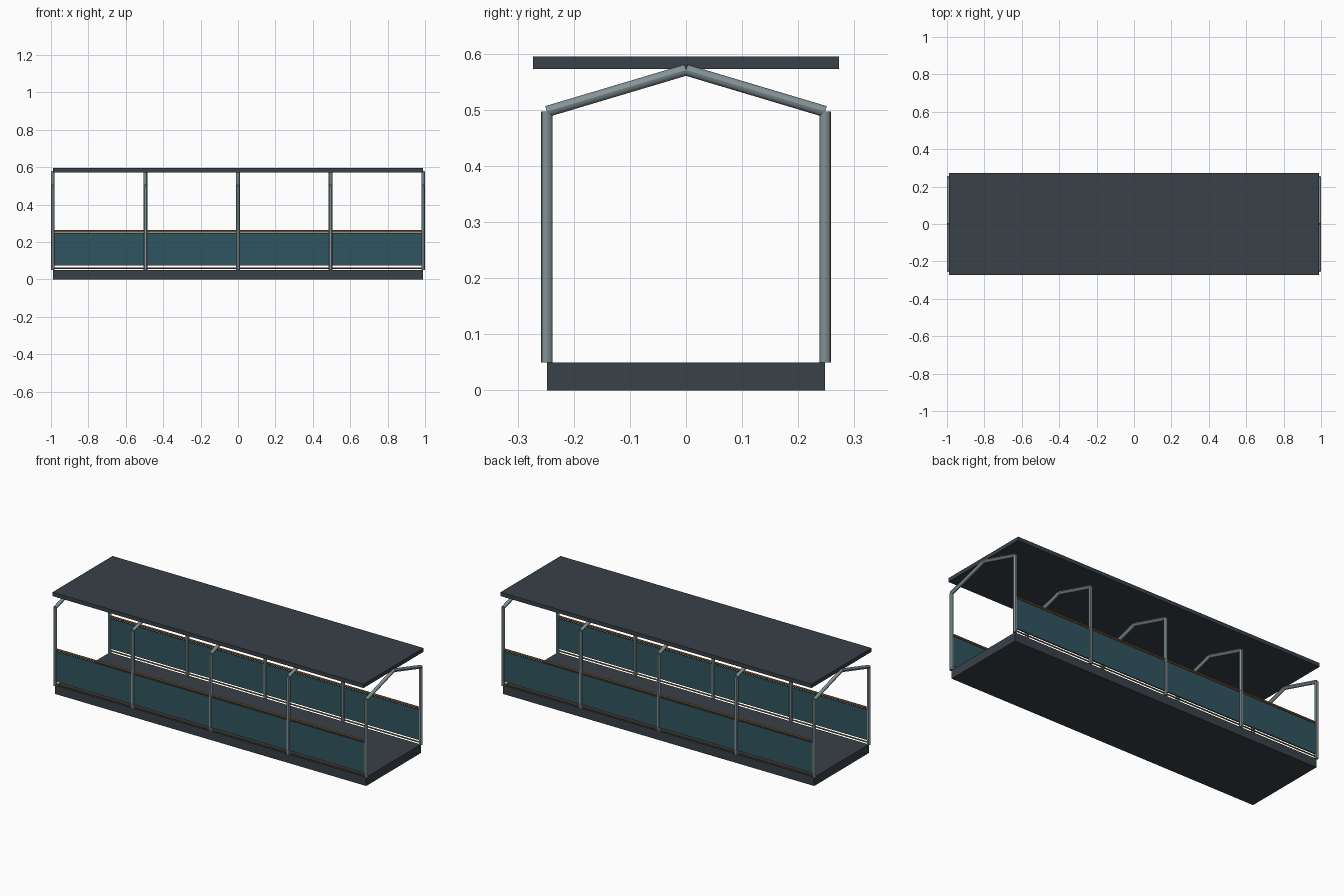
import bpy
from mathutils import Vector

if "Cube" in bpy.data.objects:
    bpy.data.objects.remove(bpy.data.objects["Cube"])


def mat(name, rgb):
    m = bpy.data.materials.new(name)
    m.diffuse_color = (*rgb, 1)
    m.use_nodes = True
    m.node_tree.nodes["Principled BSDF"].inputs["Base Color"].default_value = m.diffuse_color
    return m


DARK = mat("dark_slate", (0.04, 0.052, 0.065))
STEEL = mat("steel", (0.23, 0.29, 0.31))
TEAL = mat("teal", (0.03, 0.09, 0.115))
WOOD = mat("wood", (0.27, 0.13, 0.045))


def box(name, center, size, m):
    bpy.ops.mesh.primitive_cube_add(size=1, location=center)
    o = bpy.context.object
    o.name = name
    o.scale = size
    bpy.ops.object.transform_apply(location=False, rotation=False)
    o.data.materials.append(m)


def tube(name, a, b, r, m, sides=12):
    a, b = Vector(a), Vector(b)
    d = b - a
    bpy.ops.mesh.primitive_cylinder_add(vertices=sides, radius=r, depth=d.length, location=(a + b) / 2)
    o = bpy.context.object
    o.name = name
    o.rotation_euler = d.to_track_quat('Z', 'Y').to_euler()
    o.data.materials.append(m)
    bpy.ops.object.shade_smooth_by_angle()


L, W = 0.99, 0.248

# Deck and flat roof
box("deck", (0, 0, 0.025), (2 * L, 2 * W, 0.05), DARK)
box("roof", (0, 0, 0.584), (2 * L, 0.546, 0.022), DARK)

# Five frames: posts and sloping rafters
for i in range(5):
    x = -L + i * L / 2
    for s, side in ((-1, "front"), (1, "back")):
        tube(f"{side}_post_{i + 1}", (x, s * W, 0.05), (x, s * W, 0.497), 0.01, STEEL)
        tube(f"{side}_rafter_{i + 1}", (x, s * W, 0.497), (x, 0, 0.571), 0.01, STEEL)

# Side panels with upper and lower rails
for s, side in ((-1, "front"), (1, "back")):
    box(f"{side}_panel", (0, s * W, 0.161), (2 * L, 0.008, 0.174), TEAL)
    tube(f"{side}_top_rail", (-L, s * W, 0.258), (L, s * W, 0.258), 0.006, WOOD)
    tube(f"{side}_lower_rail", (-L, s * W, 0.061), (L, s * W, 0.061), 0.004, WOOD)
